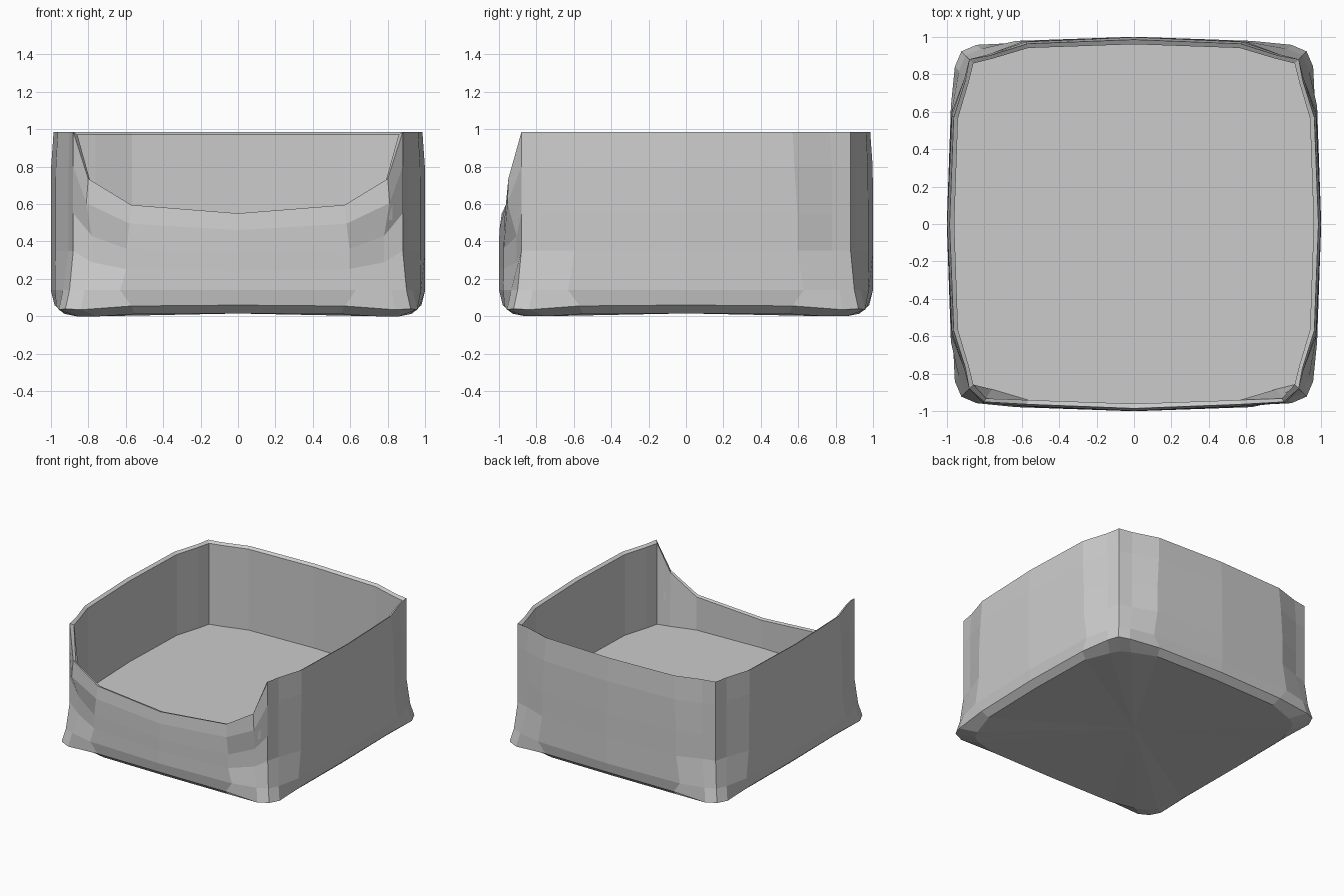
import bpy, bmesh

if "Cube" in bpy.data.objects:
    bpy.data.objects.remove(bpy.data.objects["Cube"])

# Each ring: four (along, out, z) points per half side: middle, quarter, near-corner, corner
def wall(z, m, q, e, c):
    return [(0, m, z), (*q, z), (*e, z), (c, c, z)]

Q, E = (0.595, 0.975), (0.78, 0.905)
RINGS = [
    [(0, 0.93, 0.015), (0.55, 0.92, 0.012), (0.75, 0.86, 0), (0.82, 0.82, 0)],        # underside
    [(0, 0.98, 0.06), (0.57, 0.97, 0.055), (0.84, 0.957, 0.035), (0.922, 0.922, 0.04)],  # flared foot
    wall(0.14, 1.0, (0.63, 0.978), (0.82, 0.935), 0.90),
    wall(0.35, 1.0, Q, E, 0.88),
    wall(0.55, 1.0, Q, E, 0.88),
    wall(0.80, 0.998, (0.58, 0.973), E, 0.88),
    wall(0.985, 0.985, (0.57, 0.963), (0.77, 0.90), 0.88),                             # outer rim
    wall(0.97, 0.96, (0.565, 0.94), (0.76, 0.882), 0.858),                             # inner rim
    wall(0.32, 0.96, (0.565, 0.94), (0.76, 0.882), 0.858),                             # inside floor edge
]
FLOOR = len(RINGS) - 1
CUT = [0.55, 0.595, 0.735, 0.985]   # front rim heights, middle to corner


def ring_points(i):
    half = RINGS[i]
    idx = [-3, -2, -1, 0, 1, 2, 3]
    pts = []
    for side in range(4):
        for k in idx:
            a, o, z = half[abs(k)]
            if side == 0 and i != FLOOR and z > 0.15:
                # dip the front wall and let the cut-out shoulders bulge forward
                z = 0.14 + (z - 0.14) * (CUT[abs(k)] - 0.14) / 0.845
                if abs(k) == 2 and i >= 5:
                    a, o = a + 0.03, o + 0.05
            x, y = (a if k >= 0 else -a), -o
            for _ in range(side):
                x, y = -y, x
            pts.append((x, y, z))
        pts.pop()   # the last corner is shared with the next side
    return pts


bm = bmesh.new()
rings = [[bm.verts.new(p) for p in ring_points(i)] for i in range(len(RINGS))]
n = len(rings[0])

# Walls, rim and inner lining
for lo, hi in zip(rings, rings[1:]):
    for j in range(n):
        k = (j + 1) % n
        bm.faces.new((lo[j], lo[k], hi[k], hi[j]))

# Underside and inside floor as fans
for ring, z in ((rings[0], 0.015), (rings[FLOOR], 0.32)):
    centre = bm.verts.new((0, 0, z))
    for j in range(n):
        bm.faces.new((ring[j], ring[(j + 1) % n], centre))

bmesh.ops.recalc_face_normals(bm, faces=bm.faces)
mesh = bpy.data.meshes.new("storage_bin")
bm.to_mesh(mesh)
bm.free()
bin_obj = bpy.data.objects.new("storage_bin", mesh)
bpy.context.collection.objects.link(bin_obj)
